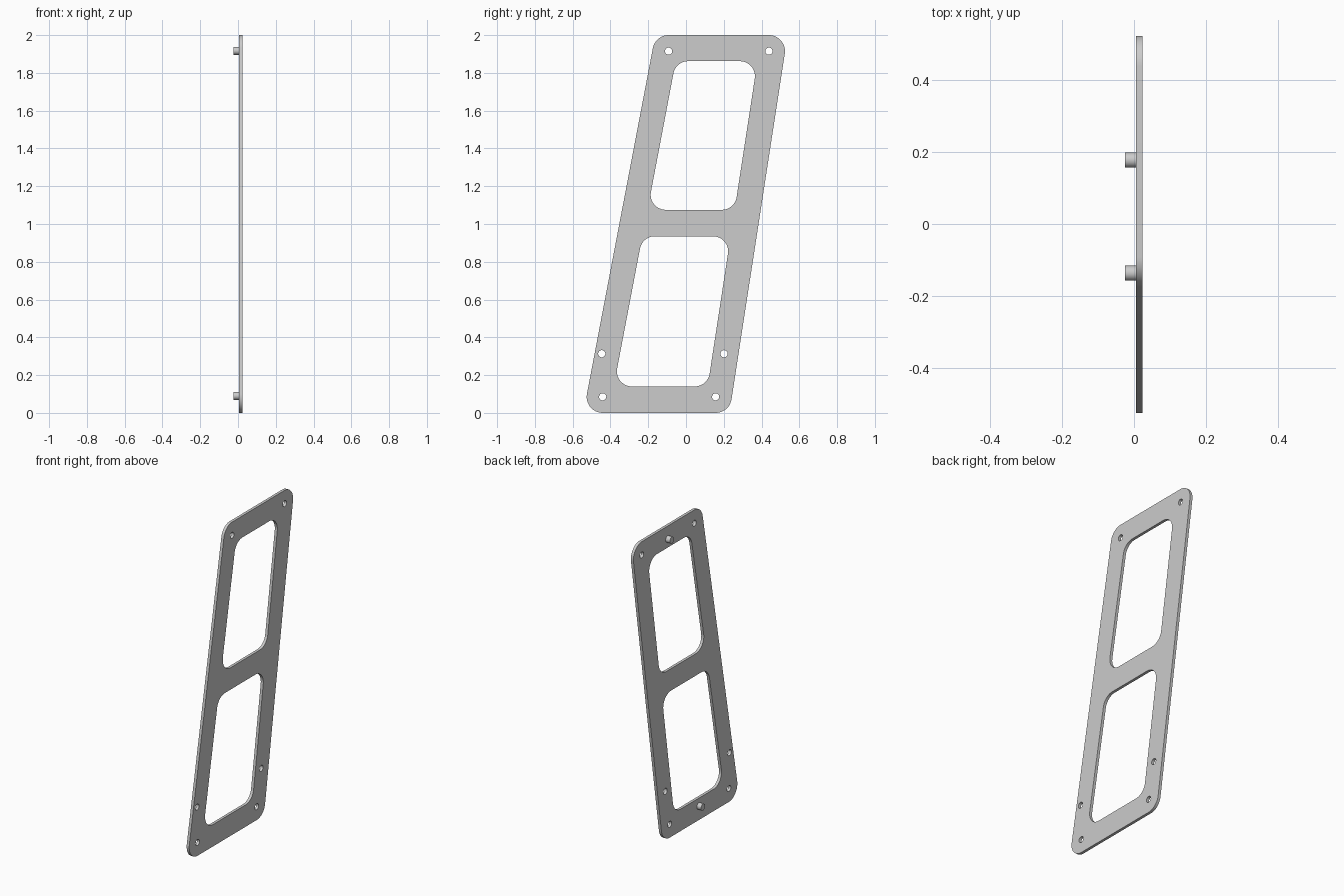
import bpy, bmesh, math
from mathutils import Vector, Matrix

cube = bpy.data.objects.get("Cube")
if cube:
    bpy.data.objects.remove(cube, do_unlink=True)

GREY = (0.604, 0.604, 0.604, 1)
metal = bpy.data.materials.new("plain grey")
metal.use_nodes = True
metal.diffuse_color = GREY
metal.node_tree.nodes["Principled BSDF"].inputs["Base Color"].default_value = GREY

PLATE_BACK, PLATE_FRONT, PEG_END = 0.005, 0.023, -0.025


def rounded_loop(centres, radius, steps=12):
    """Outline around counter-clockwise corner circles, as (y, z) points."""
    points = []
    n = len(centres)
    for i in range(n):
        prev, here, nxt = (Vector(centres[(i + k) % n]) for k in (-1, 0, 1))
        d_in, d_out = here - prev, nxt - here
        start = math.atan2(-d_in.x, d_in.y)
        turn = (math.atan2(-d_out.x, d_out.y) - start) % math.tau
        for s in range(steps + 1):
            a = start + turn * s / steps
            points.append(here + radius * Vector((math.cos(a), math.sin(a))))
    return points


def circle_loop(centre, radius, steps=24):
    return [Vector(centre) + radius * Vector((math.cos(a), math.sin(a)))
            for a in (math.tau * s / steps for s in range(steps))]


def finish(bm, name):
    bmesh.ops.recalc_face_normals(bm, faces=bm.faces)
    mesh = bpy.data.meshes.new(name)
    bm.to_mesh(mesh)
    bm.free()
    obj = bpy.data.objects.new(name, mesh)
    bpy.context.collection.objects.link(obj)
    mesh.materials.append(metal)
    bpy.ops.object.select_all(action='DESELECT')
    obj.select_set(True)
    bpy.context.view_layer.objects.active = obj
    bpy.ops.object.shade_smooth_by_angle(angle=math.radians(30))


# Slanted side plate: outer edge, two windows and screw holes
corners = [(-0.441, 0.085), (0.157, 0.085), (0.439, 1.915), (-0.092, 1.915)]
upper_window = [(-0.107, 1.155), (0.189, 1.155), (0.285, 1.782), (0.012, 1.782)]
lower_window = [(-0.286, 0.22), (0.046, 0.22), (0.143, 0.855), (-0.165, 0.855)]
screw_holes = corners + [(-0.446, 0.313), (0.202, 0.313)]

loops = [rounded_loop(corners, 0.085),
         rounded_loop(upper_window, 0.08),
         rounded_loop(lower_window, 0.08)]
loops += [circle_loop(c, 0.019) for c in screw_holes]

bm = bmesh.new()
for loop in loops:
    verts = [bm.verts.new((PLATE_BACK, p.x, p.y)) for p in loop]
    for a, b in zip(verts, verts[1:] + verts[:1]):
        bm.edges.new((a, b))
bmesh.ops.triangle_fill(bm, edges=bm.edges[:], use_beauty=True, normal=(1, 0, 0))
extruded = bmesh.ops.extrude_face_region(bm, geom=bm.faces[:], use_keep_orig=True)
moved = [g for g in extruded["geom"] if isinstance(g, bmesh.types.BMVert)]
bmesh.ops.translate(bm, verts=moved, vec=(PLATE_FRONT - PLATE_BACK, 0, 0))
finish(bm, "side_plate")

# Locating pegs on the inner face
for name, y, z in (("upper_peg", 0.178, 1.917), ("lower_peg", -0.137, 0.09)):
    bm = bmesh.new()
    place = Matrix.Translation(((PEG_END + PLATE_BACK) / 2, y, z)) @ Matrix.Rotation(math.pi / 2, 4, 'Y')
    bmesh.ops.create_cone(bm, cap_ends=True, segments=32, radius1=0.021, radius2=0.021,
                          depth=PLATE_BACK - PEG_END, matrix=place)
    finish(bm, name)
